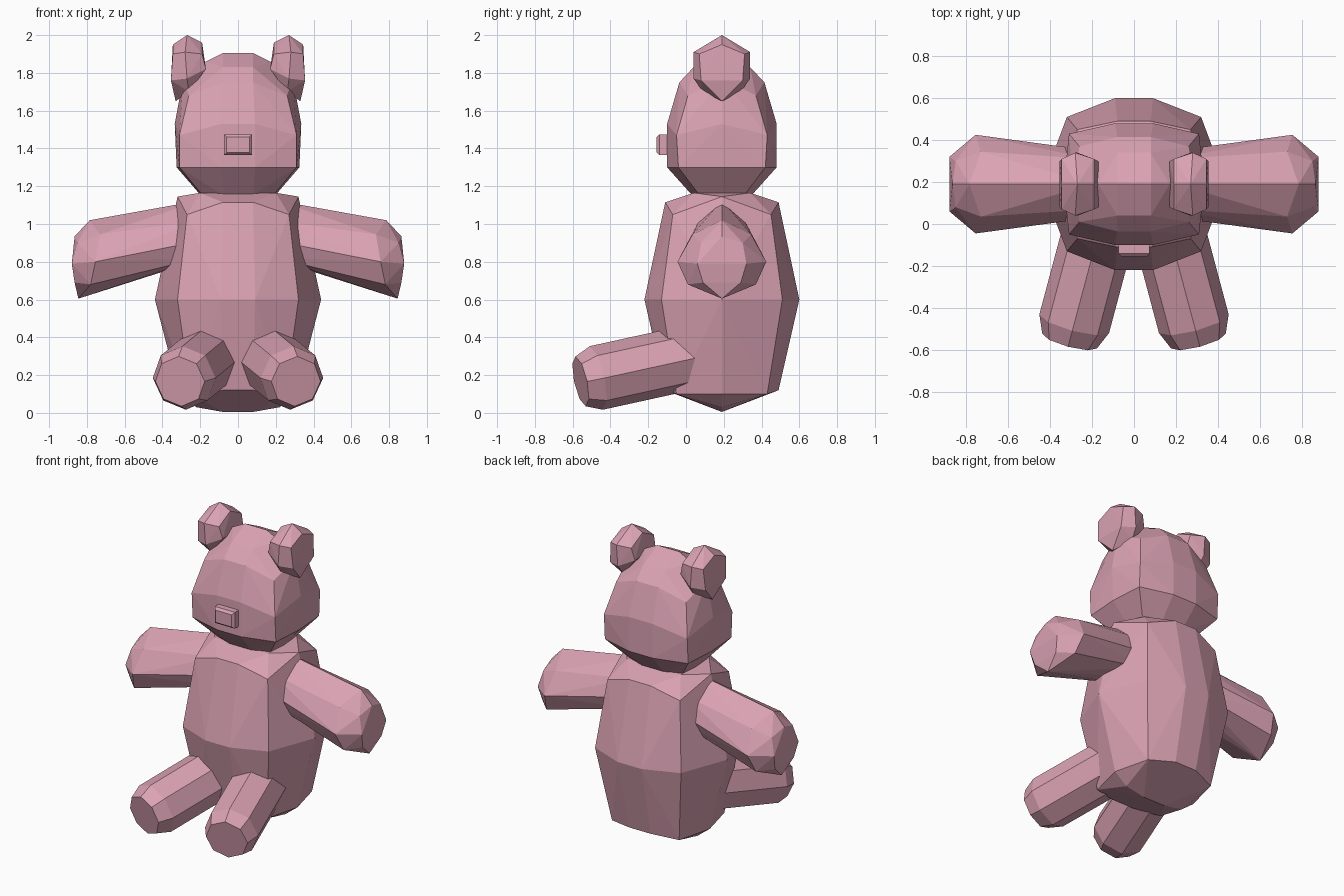
import bpy, bmesh, math
from mathutils import Vector

if "Cube" in bpy.data.objects:
    bpy.data.objects.remove(bpy.data.objects["Cube"], do_unlink=True)

MID_Y = 0.19  # the toy's fore-and-aft centre plane

pink = bpy.data.materials.new("dusty_pink")
pink.use_nodes = True
colour = (0.70, 0.36, 0.45, 1)
pink.diffuse_color = colour
pink.node_tree.nodes["Principled BSDF"].inputs["Base Color"].default_value = colour


def hull(name, points):
    """Flat-shaded convex faceted part around a few points."""
    bm = bmesh.new()
    for p in points:
        bm.verts.new(p)
    bmesh.ops.remove_doubles(bm, verts=bm.verts, dist=0.0005)
    bmesh.ops.convex_hull(bm, input=bm.verts)
    loose = [v for v in bm.verts if not v.link_faces]
    bmesh.ops.delete(bm, geom=loose, context="VERTS")
    bmesh.ops.dissolve_limit(bm, angle_limit=math.radians(1.5),
                             verts=bm.verts, edges=bm.edges)
    bmesh.ops.recalc_face_normals(bm, faces=bm.faces)
    mesh = bpy.data.meshes.new(name)
    bm.to_mesh(mesh)
    bm.free()
    mesh.materials.append(pink)
    obj = bpy.data.objects.new(name, mesh)
    bpy.context.collection.objects.link(obj)
    return obj


def fore_aft(points):
    """Points given as x, distance from the centre plane, z."""
    return [(x, MID_Y + s * d, z) for x, d, z in points for s in (-1, 1)]


def four_way(points):
    return [(s * x, y, z) for x, y, z in fore_aft(points) for s in (-1, 1)]


def pair(name, points):
    for side, s in (("left", 1), ("right", -1)):
        hull(f"{side}_{name}", [(s * x, y, z) for x, y, z in points])


def ring(centre, axis, radius, sides=8):
    """Octagon across an axis, with one corner at the top."""
    axis = Vector(axis).normalized()
    across = axis.cross(Vector((0, 0, 1))).normalized()
    up = across.cross(axis)
    turns = [2 * math.pi * i / sides for i in range(sides)]
    return [tuple(Vector(centre) + radius * (up * math.cos(a) + across * math.sin(a)))
            for a in turns]


# Body: bottom ridge, lower ring, belly, shoulders, neck
hull("body", four_way([
    (0.08, 0, 0.005), (0.22, 0, 0.03),
    (0.08, 0.30, 0.12), (0.25, 0.24, 0.10), (0.31, 0, 0.10),
    (0.09, 0.41, 0.60), (0.32, 0.32, 0.60), (0.44, 0, 0.60),
    (0.08, 0.30, 1.115), (0.27, 0.26, 1.05), (0.32, 0, 1.145),
    (0.20, 0.15, 1.165)]))

# Head: neck, jaw, cheeks, brow, crown
hull("head", four_way([
    (0.08, 0.16, 1.155), (0.19, 0.12, 1.155), (0.20, 0, 1.155),
    (0.09, 0.29, 1.30), (0.31, 0.23, 1.30), (0.325, 0, 1.30),
    (0.09, 0.29, 1.53), (0.31, 0.24, 1.47), (0.335, 0, 1.53),
    (0.08, 0.225, 1.75), (0.26, 0.18, 1.68), (0.29, 0, 1.77),
    (0.08, 0.15, 1.83), (0.17, 0, 1.86), (0.08, 0, 1.905)]))

# Nose: small block with a narrower front
hull("nose", [(s * x, y, z) for s in (-1, 1) for x, y, low, high in
              ((0.075, -0.05, 1.365, 1.475), (0.075, -0.14, 1.365, 1.475),
               (0.06, -0.155, 1.378, 1.46)) for z in (low, high)])

# Ears: hexagonal with bevelled sides
pair("ear", fore_aft([
    (0.27, 0, 2.0), (0.28, 0.15, 1.91), (0.27, 0.15, 1.77),
    (0.345, 0, 1.95), (0.345, 0.12, 1.90), (0.355, 0.11, 1.76), (0.33, 0, 1.65),
    (0.19, 0, 1.96), (0.19, 0.12, 1.90), (0.17, 0.11, 1.82), (0.26, 0.10, 1.70)]))

# Arms: octagonal, widening to a bevelled paw
pair("arm", fore_aft([
    (0.20, 0, 1.125), (0.20, 0.12, 1.02), (0.20, 0.16, 0.91),
    (0.20, 0.12, 0.82), (0.20, 0, 0.81),
    (0.785, 0, 1.02), (0.73, 0.155, 0.945), (0.755, 0.235, 0.80),
    (0.78, 0.18, 0.68), (0.845, 0, 0.605),
    (0.865, 0, 0.935), (0.85, 0.11, 0.90), (0.88, 0.13, 0.79),
    (0.865, 0.10, 0.69)]))

# Legs: octagonal, pointing forward and outward
way = (0.11, -0.41, -0.09)
pair("leg", ring((0.145, 0.05, 0.30), way, 0.172)
     + ring((0.285, -0.475, 0.185), way, 0.172)
     + ring((0.307, -0.558, 0.167), way, 0.135))
